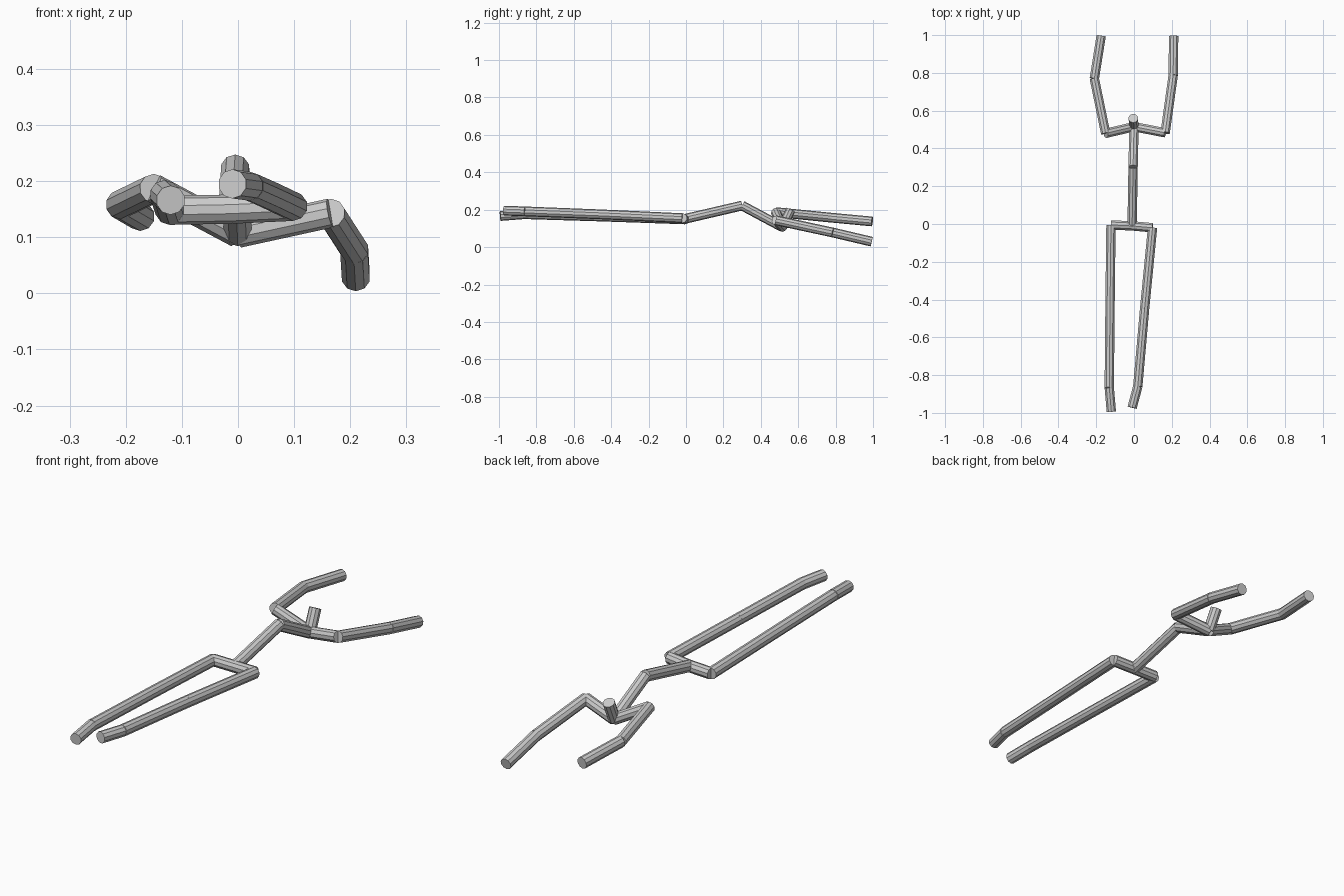
import bpy
from mathutils import Vector

if "Cube" in bpy.data.objects:
    bpy.data.objects.remove(bpy.data.objects["Cube"])

RADIUS = 0.026
SIDES = 10


def bone(name, a, b):
    """Flat-shaded rod between two joints."""
    a, b = Vector(a), Vector(b)
    d = b - a
    bpy.ops.mesh.primitive_cylinder_add(vertices=SIDES, radius=RADIUS, depth=d.length,
                                        location=(a + b) / 2)
    ob = bpy.context.object
    ob.name = name
    ob.rotation_euler = d.to_track_quat('Z', 'Y').to_euler()
    return ob


def chain(names, joints):
    for name, a, b in zip(names, joints, joints[1:]):
        bone(name, a, b)


pelvis = (-0.01, -0.01, 0.15)
neck = (0.0, 0.515, 0.107)

# Spine and head
chain(["lower_spine", "upper_spine", "head"],
      [pelvis, (-0.005, 0.30, 0.222), neck, (-0.004, 0.56, 0.20)])

# Arms, from the base of the neck to the hand
arm = ["shoulder", "upper_arm", "forearm"]
chain(["left_" + n for n in arm],
      [neck, (-0.15, 0.48, 0.187), (-0.21, 0.77, 0.158), (-0.174, 0.995, 0.137)])
chain(["right_" + n for n in arm],
      [neck, (0.165, 0.483, 0.143), (0.207, 0.785, 0.078), (0.21, 0.993, 0.029)])

# Legs, from the pelvis to the foot
leg = ["hip", "thigh", "shin", "foot"]
chain(["left_" + n for n in leg],
      [pelvis, (-0.122, -0.005, 0.148), (-0.127, -0.44, 0.163),
       (-0.131, -0.865, 0.176), (-0.12, -0.993, 0.166)])
chain(["right_" + n for n in leg],
      [pelvis, (0.098, -0.02, 0.155), (0.056, -0.45, 0.175),
       (0.02, -0.86, 0.191), (-0.01, -0.972, 0.195)])
